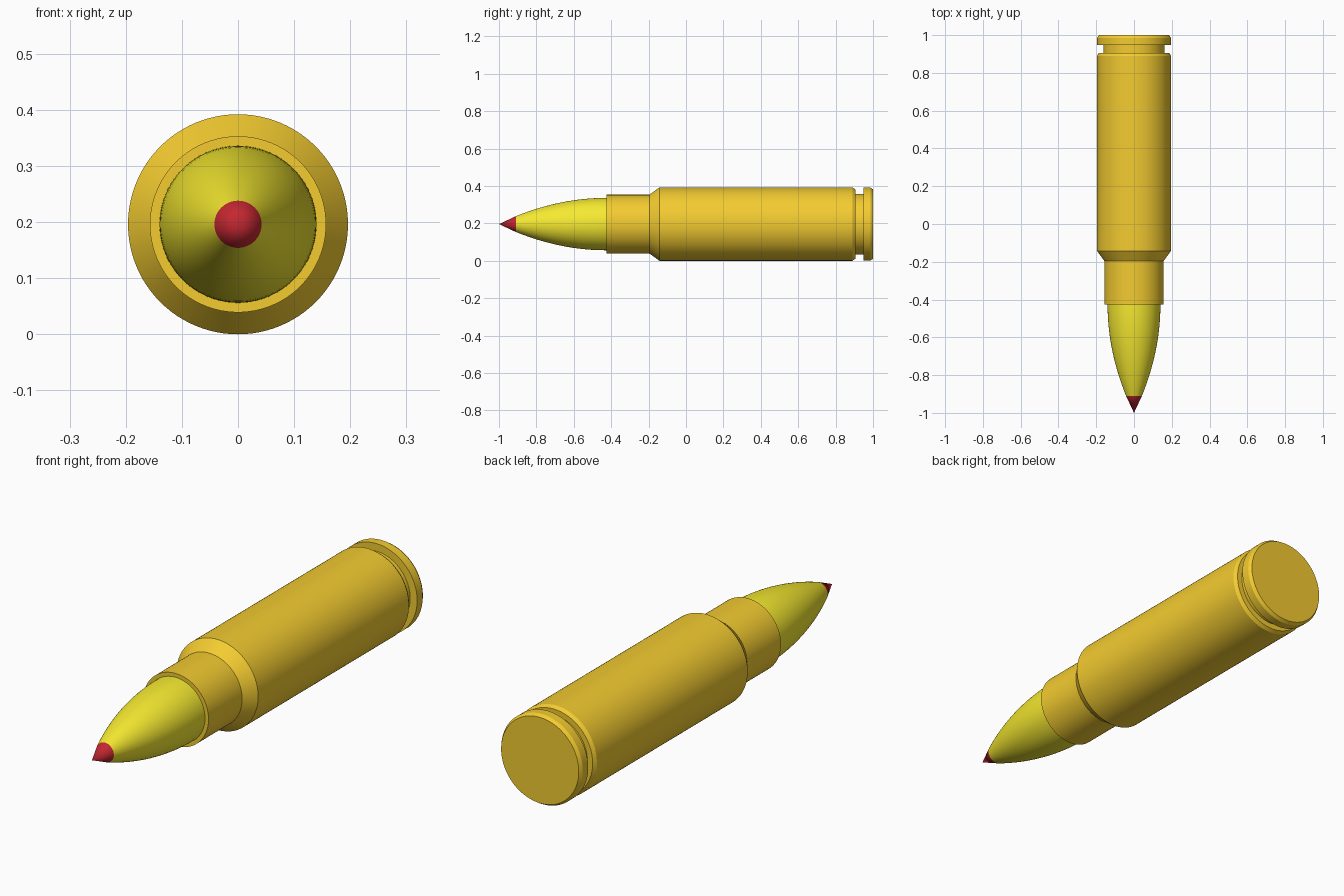
import bpy, bmesh, math
from mathutils import Vector

if "Cube" in bpy.data.objects:
    bpy.data.objects.remove(bpy.data.objects["Cube"])

AXIS_Z = 0.196
SEGMENTS = 96


def material(name, color):
    mat = bpy.data.materials.new(name)
    mat.diffuse_color = color
    mat.use_nodes = True
    mat.node_tree.nodes["Principled BSDF"].inputs["Base Color"].default_value = mat.diffuse_color
    return mat


def lathe(name, profile, mat):
    """Revolve (radius, y) points around the horizontal long axis."""
    bm = bmesh.new()
    verts = [bm.verts.new((r, y, 0)) for r, y in profile]
    edges = [bm.edges.new(pair) for pair in zip(verts, verts[1:])]
    bmesh.ops.spin(bm, geom=verts + edges, cent=Vector(), axis=Vector((0, 1, 0)),
                   angle=math.tau, steps=SEGMENTS, use_duplicate=False)
    bmesh.ops.remove_doubles(bm, verts=bm.verts, dist=0.0001)
    bmesh.ops.recalc_face_normals(bm, faces=bm.faces)
    mesh = bpy.data.meshes.new(name)
    bm.to_mesh(mesh)
    bm.free()
    obj = bpy.data.objects.new(name, mesh)
    obj.location.z = AXIS_Z
    mesh.materials.append(mat)
    bpy.context.collection.objects.link(obj)
    bpy.ops.object.select_all(action='DESELECT')
    obj.select_set(True)
    bpy.context.view_layer.objects.active = obj
    bpy.ops.object.shade_smooth_by_angle(angle=math.radians(25))
    return obj


brass = material("brass", (0.90, 0.60, 0.03, 1))
yellow = material("yellow", (0.92, 0.82, 0.03, 1))
red = material("red", (0.55, 0.02, 0.03, 1))

# Case: neck, shoulder, body, extractor groove and rim
lathe("case", [
    (0, -0.426), (0.157, -0.426), (0.157, -0.196), (0.196, -0.142),
    (0.196, 0.890), (0.186, 0.905), (0.162, 0.905), (0.162, 0.948),
    (0.195, 0.948), (0.195, 0.986), (0.186, 1.0), (0, 1.0)], brass)

# Projectile: curved nose seated in the neck
base_y, tip_y, base_r, tip_r = -0.426, -0.910, 0.140, 0.042
steps = 16
ogive = [(base_r - (base_r - tip_r) * (i / steps) ** 2,
          base_y + (tip_y - base_y) * i / steps) for i in range(steps + 1)]
lathe("projectile", ogive, yellow)

# Coloured tip cone
lathe("tip", [(tip_r, tip_y), (0, -1.0)], red)
